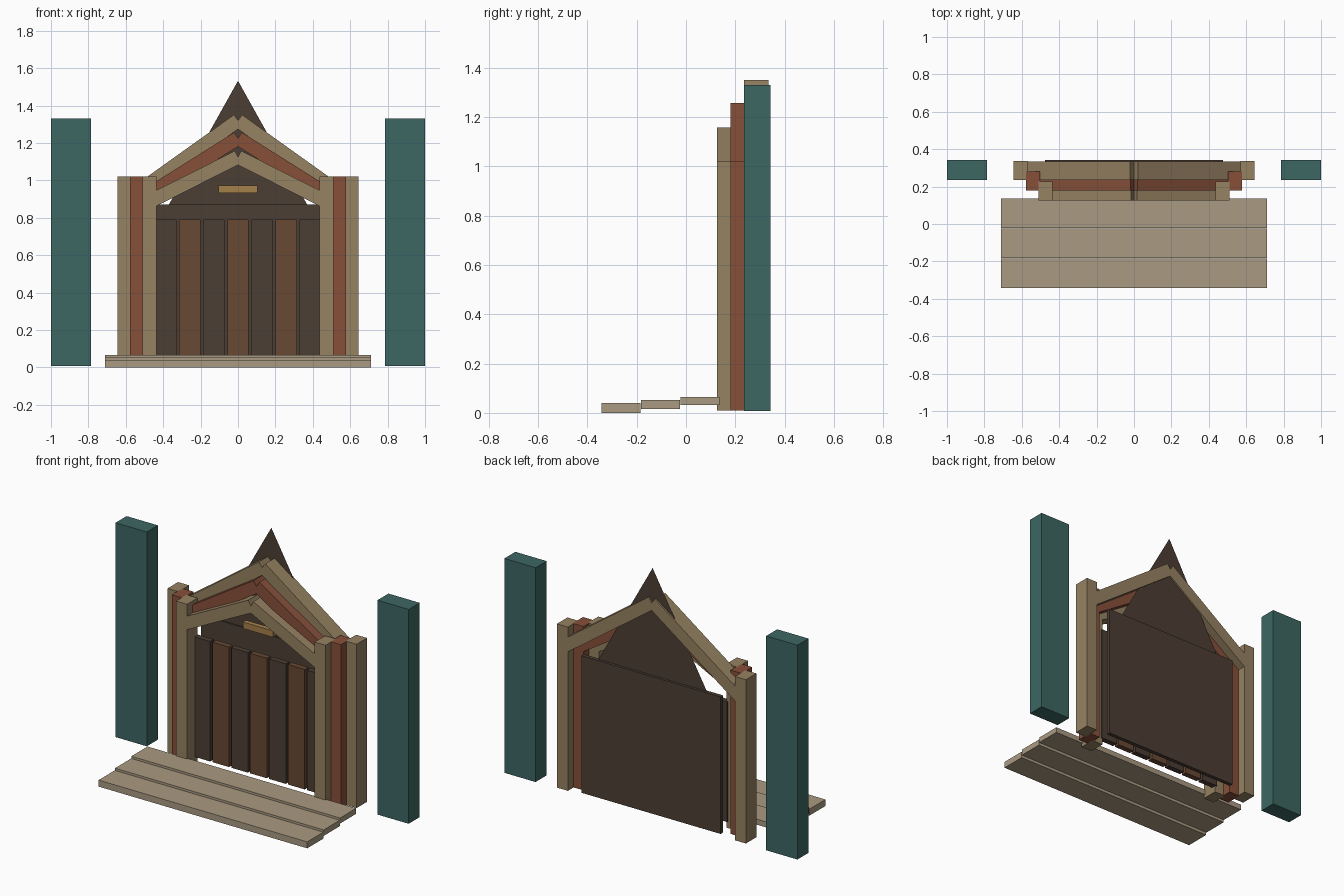
import bpy, bmesh, math
from mathutils import Matrix

if "Cube" in bpy.data.objects:
    bpy.data.objects.remove(bpy.data.objects["Cube"])


def material(name, rgb):
    m = bpy.data.materials.new(name)
    lin = [(c / 255 / 12.92) if c < 11 else ((c / 255 + 0.055) / 1.055) ** 2.4 for c in rgb]
    m.diffuse_color = (*lin, 1)
    m.use_nodes = True
    m.node_tree.nodes["Principled BSDF"].inputs["Base Color"].default_value = m.diffuse_color
    return m


TEAL = material("teal", (60, 103, 99))
STONE = material("pale_stone", (170, 155, 130))
SAND = material("sandstone", (150, 130, 98))
RED = material("red_clay", (135, 80, 58))
BROWN = material("brown_wood", (103, 72, 52))
DARK = material("dark_wood", (76, 62, 52))
GOLD = material("gold", (165, 128, 75))


def finish(name, bm, mat):
    me = bpy.data.meshes.new(name)
    bm.to_mesh(me)
    bm.free()
    me.materials.append(mat)
    ob = bpy.data.objects.new(name, me)
    bpy.context.collection.objects.link(ob)
    return ob


def box(name, x, y, z, mat):
    """Box from (min, max) ranges on each axis."""
    bm = bmesh.new()
    bmesh.ops.create_cube(bm, size=1)
    bm.transform(Matrix.Diagonal((x[1] - x[0], y[1] - y[0], z[1] - z[0], 1)))
    ob = finish(name, bm, mat)
    ob.location = [(r[0] + r[1]) / 2 for r in (x, y, z)]
    return ob


def rafter(name, x0, z0, apex, y, thick, mat):
    """Square-ended beam from (x0, z0) up to (0, apex)."""
    length = math.hypot(x0, apex - z0)
    ob = box(name, (-length / 2, length / 2), y, (-thick / 2, thick / 2), mat)
    ob.location.x = x0 / 2
    ob.location.z = (z0 + apex) / 2
    ob.rotation_euler.y = -math.atan2(apex - z0, -x0)
    return ob


# Three overlapping steps
for i in range(3):
    y = -0.342 + 0.16 * i
    box(f"step_{i + 1}", (-0.712, 0.712), (y, y + 0.157),
        (0.0155 * i, 0.04 + 0.0125 * i), STONE)

# Three nested portal frames: posts and gabled rafters
frames = [("front", 0.435, 0.51, 0.125, 1.124, SAND),
          ("middle", 0.502, 0.577, 0.18, 1.225, RED),
          ("back", 0.57, 0.645, 0.235, 1.32, SAND)]
for label, xi, xo, y, apex, mat in frames:
    for side, s in (("left", -1), ("right", 1)):
        box(f"{label}_post_{side}", sorted((s * xi, s * xo)), (y, y + 0.102), (0.01, 1.02), mat)
        xc = (xi + xo) / 2
        r = rafter(f"{label}_rafter_{side}", -xc, 0.886, apex, (y, y + 0.1), 0.075, mat)
        if s > 0:
            r.location.x *= -1
            r.rotation_euler.y *= -1

# Door planks in alternating wood
for i in range(7):
    x = (i - 3) * 0.129
    box(f"door_plank_{i + 1}", (x - 0.057, x + 0.057), (0.2, 0.235), (0.05, 0.79),
        BROWN if i % 2 else DARK)

# Backing panel and flat gable sheet
box("back_panel", (-0.475, 0.475), (0.316, 0.341), (0.025, 0.87), DARK)
bm = bmesh.new()
bm.faces.new([bm.verts.new(p) for p in
              ((-0.42, 0.325, 0.78), (0.42, 0.325, 0.78), (0, 0.325, 1.532))])
finish("gable_sheet", bm, DARK)

# Blank plaque over the door
box("plaque", (-0.103, 0.103), (0.195, 0.225), (0.933, 0.973), GOLD)

# Free-standing side pillars
for side, s in (("left", -1), ("right", 1)):
    box(f"side_pillar_{side}", sorted((s * 0.787, s * 1.0)), (0.235, 0.342), (0.008, 1.33), TEAL)
